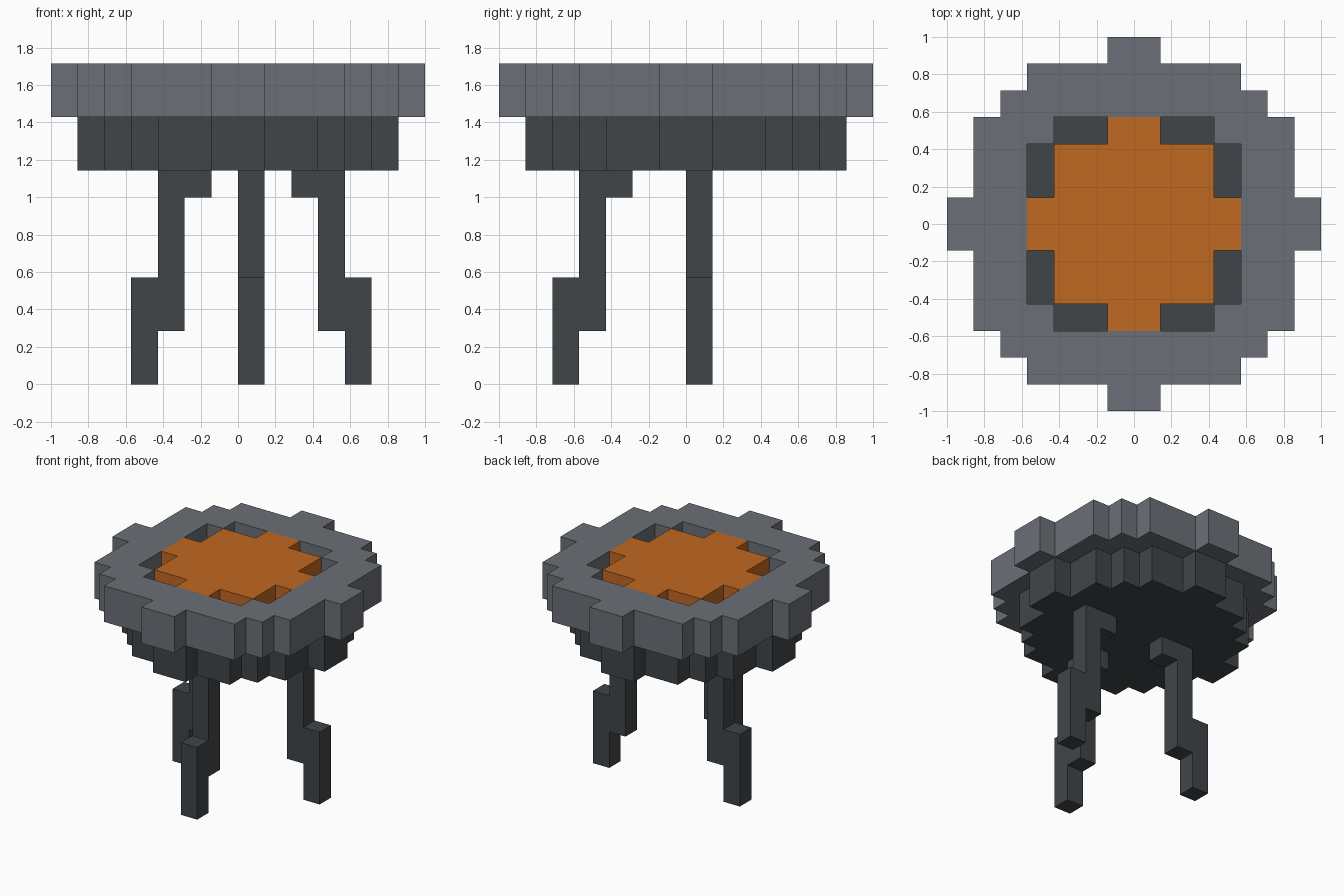
import bpy
import bmesh
from mathutils import Vector

U = 1 / 7  # size of one block

if "Cube" in bpy.data.objects:
    bpy.data.objects.remove(bpy.data.objects["Cube"])


def material(name, rgb):
    m = bpy.data.materials.new(name)
    m.use_nodes = True
    m.diffuse_color = (*rgb, 1)
    m.node_tree.nodes["Principled BSDF"].inputs["Base Color"].default_value = (*rgb, 1)
    return m


stone = material("mid grey", (0.147, 0.162, 0.184))
iron = material("dark grey", (0.051, 0.060, 0.066))
ember = material("orange", (0.53, 0.138, 0.0144))


def finish(name, bm, offset, mat):
    """Thicken the flat faces along offset, merge coplanar faces and link the object."""
    made = bmesh.ops.extrude_face_region(bm, geom=bm.faces[:])["geom"]
    top = [v for v in made if isinstance(v, bmesh.types.BMVert)]
    bmesh.ops.translate(bm, verts=top, vec=Vector(offset))
    bmesh.ops.recalc_face_normals(bm, faces=bm.faces[:])
    bmesh.ops.dissolve_limit(bm, angle_limit=0.01, verts=bm.verts[:], edges=bm.edges[:])
    bmesh.ops.scale(bm, vec=(U, U, U), verts=bm.verts[:])
    mesh = bpy.data.meshes.new(name)
    bm.to_mesh(mesh)
    bm.free()
    mesh.materials.append(mat)
    bpy.context.collection.objects.link(bpy.data.objects.new(name, mesh))


def inside(rows, x, y):
    """rows holds the half width of each block row, going out from the middle."""
    row = int(abs(y))
    return row < len(rows) and abs(x) < rows[row]


def disc(name, rows, z0, z1, mat, hole=()):
    bm = bmesh.new()
    n = len(rows)
    for i in range(-n, n):
        for j in range(-n, n):
            x, y = i + 0.5, j + 0.5
            if inside(rows, x, y) and not inside(hole, x, y):
                corners = [(i, j), (i + 1, j), (i + 1, j + 1), (i, j + 1)]
                bm.faces.new([bm.verts.new((a, b, z0)) for a, b in corners])
    bmesh.ops.remove_doubles(bm, verts=bm.verts[:], dist=0.001)
    finish(name, bm, (0, 0, z1 - z0), mat)


# Round blocky bowl: base, rim with open middle, and glowing centre
disc("bowl_base", [6, 5, 5, 4, 3, 1], 8, 10, iron)
disc("bowl_rim", [7, 6, 6, 6, 5, 4, 1], 10, 12, stone, hole=[4, 4, 4, 3])
disc("glowing_centre", [4, 3, 3, 1], 10, 12, ember)

# Stepped leg profile: distance outward, height
LEG = [(2, 8), (2, 7), (3, 7), (3, 2), (4, 2), (4, 0), (5, 0), (5, 4), (4, 4), (4, 8)]


def leg(name, place, offset):
    bm = bmesh.new()
    bm.faces.new([bm.verts.new(place(d, z)) for d, z in LEG])
    finish(name, bm, offset, iron)


# Three legs: one on each side and one in front
leg("left_leg", lambda d, z: (d, 0, z), (0, 1, 0))
leg("right_leg", lambda d, z: (1 - d, 0, z), (0, 1, 0))
leg("front_leg", lambda d, z: (0, -d, z), (1, 0, 0))
